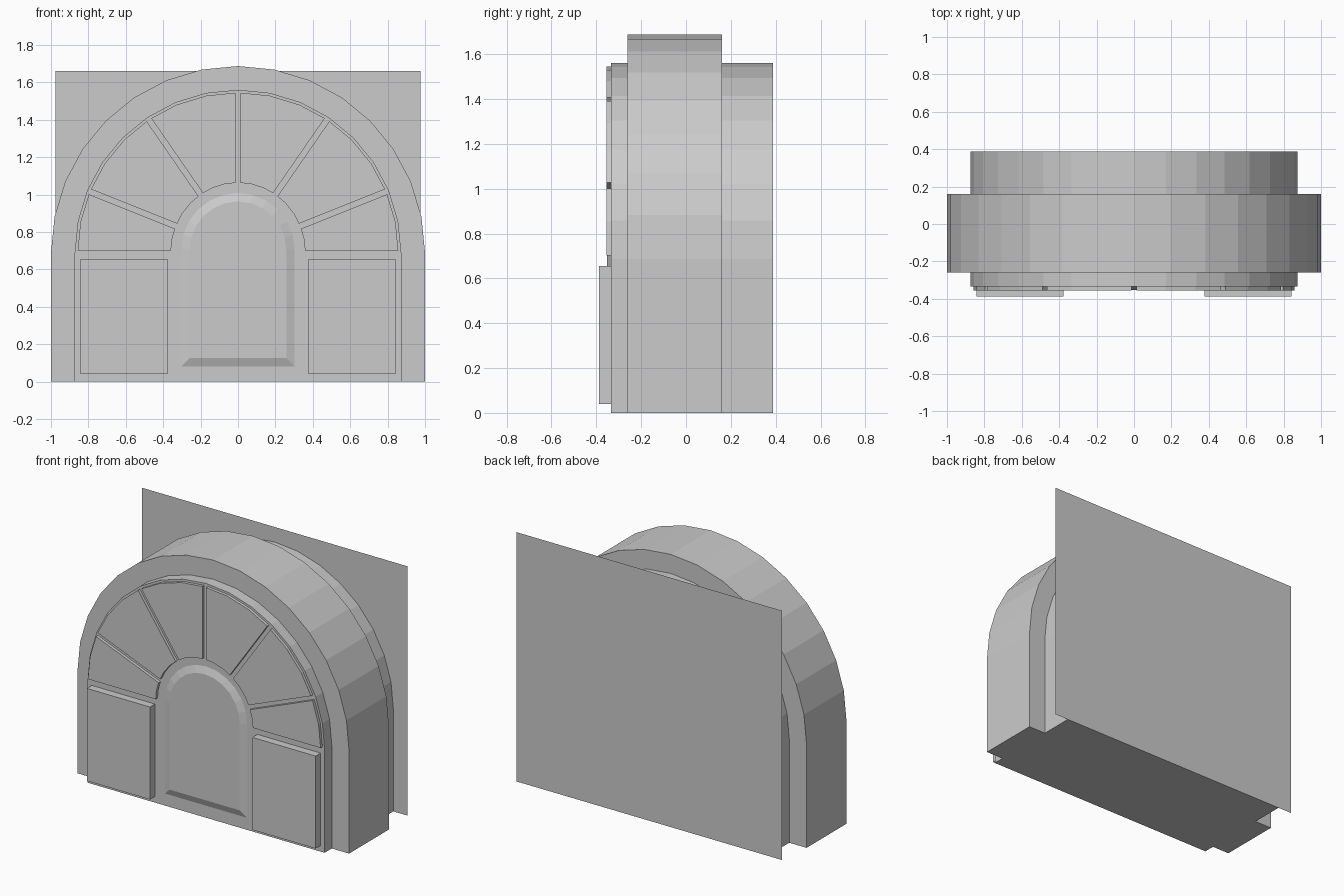
import bpy, bmesh
from math import sin, cos, pi

if "Cube" in bpy.data.objects:
    bpy.data.objects.remove(bpy.data.objects["Cube"])

SPRING = 0.687        # height where the arch curve begins
FRONT = -0.335        # front face of the body
BACK = 0.387


def make(name, bm, mirror=False):
    bmesh.ops.recalc_face_normals(bm, faces=bm.faces)
    mesh = bpy.data.meshes.new(name)
    bm.to_mesh(mesh)
    bm.free()
    ob = bpy.data.objects.new(name, mesh)
    bpy.context.collection.objects.link(ob)
    if mirror:
        ob.modifiers.new("Mirror", 'MIRROR').use_axis[0] = True
    return ob


def arch(r, y, bottom=0.0, segs=16, spring=SPRING):
    """Open arch outline from right foot over the top to left foot."""
    curve = [(r * cos(pi * i / segs), y, spring + r * sin(pi * i / segs))
             for i in range(segs + 1)]
    return [(r, y, bottom)] + curve + [(-r, y, bottom)]


def bridge(bm, a, b, closed=False):
    n = len(a)
    for i in range(n if closed else n - 1):
        j = (i + 1) % n
        bm.faces.new((a[i], a[j], b[j], b[i]))


# Stepped arched body: narrow front, wide band, narrow rear
bm = bmesh.new()
steps = [(0.873, FRONT), (0.873, -0.26), (1.0, -0.26),
         (1.0, 0.16), (0.873, 0.16), (0.873, BACK)]
loops = [[bm.verts.new(p) for p in arch(r, y)] for r, y in steps]
for a, b in zip(loops, loops[1:]):
    bridge(bm, a, b)
bm.faces.new(loops[0])
bm.faces.new([l[0] for l in loops] + [l[-1] for l in reversed(loops)])
make("arch_body", bm)

# Flat rectangular sheet behind the arch
bm = bmesh.new()
bm.faces.new([bm.verts.new((x, BACK, z)) for x, z in
              ((0.977, 0), (-0.977, 0), (-0.977, 1.66), (0.977, 1.66))])
bm.normal_update()
make("back_panel", bm)

# Raised fan panels, gaps made by insetting each sector
bm = bmesh.new()
for start, end in ((0, 2), (2, 5), (5, 8)):
    angles = [pi * i / 16 for i in range(start, end + 1)]
    outer = [(0.873 * cos(t), FRONT, SPRING + 0.873 * sin(t)) for t in angles]
    inner = [(0.345 * cos(t), FRONT, SPRING + 0.362 * sin(t)) for t in angles]
    bm.faces.new([bm.verts.new(p) for p in outer + inner[::-1]])
bm.normal_update()
rim = bmesh.ops.inset_individual(bm, faces=bm.faces[:], thickness=0.0145,
                                 use_even_offset=True)["faces"]
bmesh.ops.delete(bm, geom=rim, context='FACES')
ext = bmesh.ops.extrude_face_region(bm, geom=bm.faces[:], use_keep_orig=True)
bmesh.ops.translate(bm, vec=(0, -0.02, 0),
                    verts=[g for g in ext["geom"] if isinstance(g, bmesh.types.BMVert)])
make("fan_panels", bm, mirror=True)

# Raised door panel with sloped border
bm = bmesh.new()
low = [bm.verts.new(p) for p in arch(0.303, FRONT, 0.08, 12, 0.705)]
high = [bm.verts.new(p) for p in arch(0.258, -0.352, 0.125, 12, 0.705)]
bridge(bm, low, high, closed=True)
bm.faces.new(high)
make("door_panel", bm)

# Raised blocks either side of the door
bm = bmesh.new()
bmesh.ops.create_cube(bm, size=1)
bmesh.ops.scale(bm, vec=(0.465, 0.052, 0.616), verts=bm.verts)
bmesh.ops.translate(bm, vec=(0.6105, -0.361, 0.348), verts=bm.verts)
make("side_blocks", bm, mirror=True)
